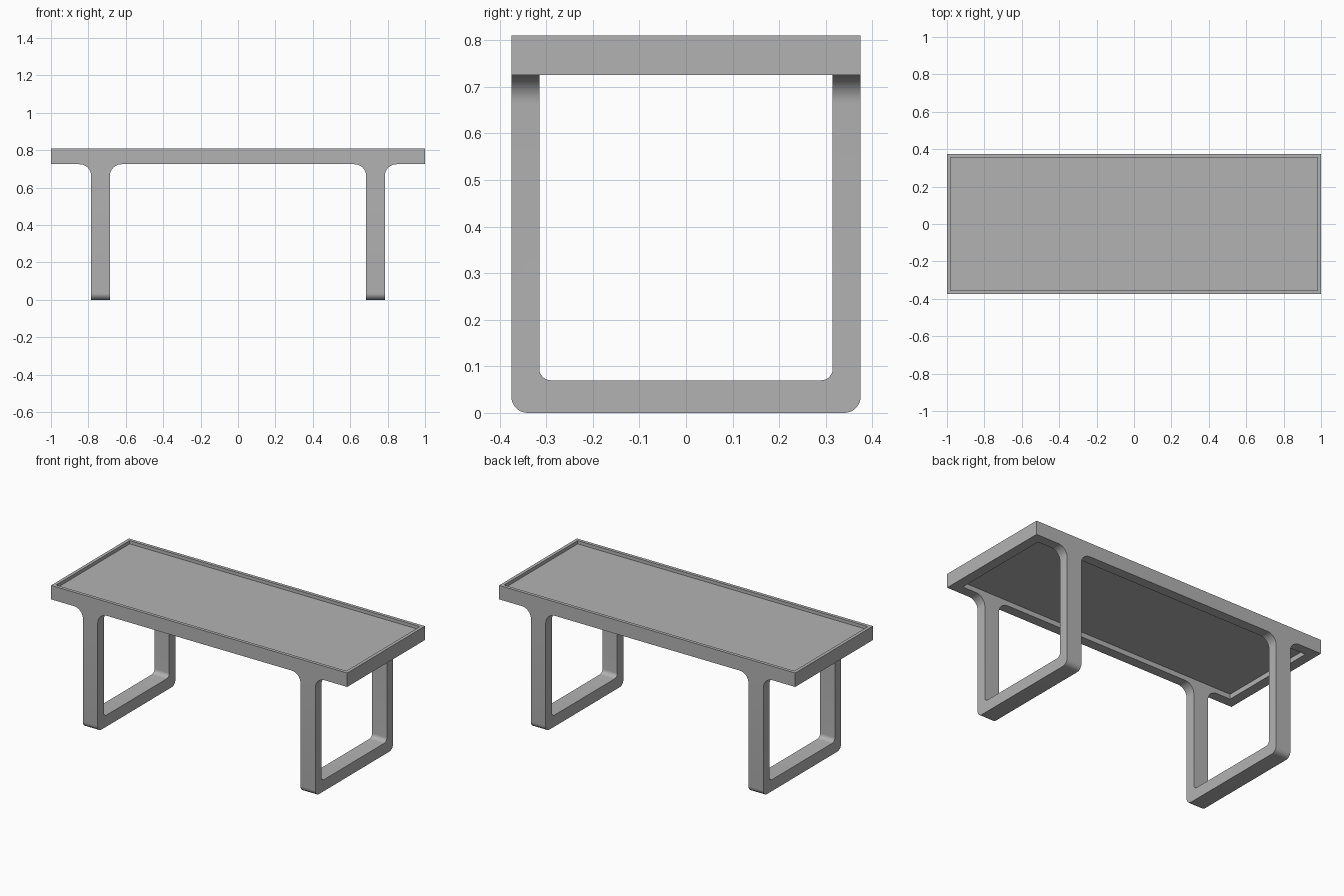
import bpy, bmesh, math
from mathutils import Vector

LENGTH, DEPTH = 2.0, 0.75
TOP, RAIL_BOTTOM = 0.81, 0.725        # height of the rail
PANEL_TOP, PANEL_BOTTOM = 0.79, 0.755
BAR = 0.06                            # thickness of rails and legs across y
LIP = 0.02                            # raised border round the panel
FOOT = 0.07                           # height of the floor bar
LEG_IN, LEG_OUT, FILLET = 0.685, 0.785, 0.062

cube = bpy.data.objects.get("Cube")
if cube:
    bpy.data.objects.remove(cube, do_unlink=True)

grey = bpy.data.materials.new("plain_grey")
grey.use_nodes = True
grey.diffuse_color = (0.45, 0.45, 0.45, 1)
grey.node_tree.nodes["Principled BSDF"].inputs["Base Color"].default_value = (0.45, 0.45, 0.45, 1)


def arc(cx, cz, r, start, end, steps=10):
    """Points on an arc, angles in degrees."""
    angles = [math.radians(start + (end - start) * i / steps) for i in range(steps + 1)]
    return [(cx + r * math.cos(a), cz + r * math.sin(a)) for a in angles]


def prism(name, outline, half, axis):
    """Extrude an outline symmetrically along x (outline in yz) or y (outline in xz)."""
    bm = bmesh.new()
    if axis == "x":
        verts = [bm.verts.new((-half, a, b)) for a, b in outline]
        move = Vector((2 * half, 0, 0))
    else:
        verts = [bm.verts.new((a, -half, b)) for a, b in outline]
        move = Vector((0, 2 * half, 0))
    face = bm.faces.new(verts)
    side = bmesh.ops.extrude_face_region(bm, geom=[face])
    bmesh.ops.translate(bm, vec=move, verts=[g for g in side["geom"] if isinstance(g, bmesh.types.BMVert)])
    bmesh.ops.recalc_face_normals(bm, faces=bm.faces)
    mesh = bpy.data.meshes.new(name)
    bm.to_mesh(mesh)
    bm.free()
    mesh.materials.append(grey)
    obj = bpy.data.objects.new(name, mesh)
    bpy.context.collection.objects.link(obj)
    return obj


def rectangle(half, low, high):
    return [(-half, low), (half, low), (half, high), (-half, high)]


def activate(obj):
    bpy.ops.object.select_all(action="DESELECT")
    obj.select_set(True)
    bpy.context.view_layer.objects.active = obj


def subtract(obj, cutter):
    cutter.hide_render = True
    mod = obj.modifiers.new("cut", "BOOLEAN")
    mod.operation, mod.solver, mod.object = "DIFFERENCE", "EXACT", cutter
    activate(obj)
    bpy.ops.object.modifier_apply(modifier=mod.name)
    bpy.data.objects.remove(cutter, do_unlink=True)


# Front silhouette of rail and legs, with filleted joints; right half then mirrored
fz = RAIL_BOTTOM - FILLET
half_outline = [(LEG_IN, 0), (LEG_OUT, 0)]
half_outline += arc(LEG_OUT + FILLET, fz, FILLET, 180, 90)
half_outline += [(LENGTH / 2, RAIL_BOTTOM), (LENGTH / 2, TOP)]
inner = arc(LEG_IN - FILLET, fz, FILLET, 90, 0)
half_outline = inner + half_outline
outline = half_outline + [(-x, z) for x, z in reversed(half_outline)]
frame = prism("table_frame", outline, DEPTH / 2, "y")

# Round the long lower edges of the feet
bm = bmesh.new()
bm.from_mesh(frame.data)
feet = [e for e in bm.edges
        if all(v.co.z < 0.001 for v in e.verts)
        and abs(e.verts[0].co.y - e.verts[1].co.y) < 0.001]
bmesh.ops.bevel(bm, geom=feet, offset=0.035, segments=8, profile=0.5, affect="EDGES")
bm.to_mesh(frame.data)
bm.free()

# Hollow between the legs, rounded at the floor bar
wide, r = DEPTH / 2 - BAR, 0.025
window = arc(-wide + r, FOOT + r, r, 180, 270, 8) + arc(wide - r, FOOT + r, r, 270, 360, 8)
window += [(wide, PANEL_TOP), (-wide, PANEL_TOP)]
subtract(frame, prism("window_cutter", window, LENGTH / 2 - BAR, "x"))

# Recess with a thin lip that holds the panel
recess = rectangle(LENGTH / 2 - LIP, PANEL_BOTTOM, TOP + 0.1)
subtract(frame, prism("recess_cutter", recess, DEPTH / 2 - LIP, "y"))

# Inset table panel
panel = prism("top_panel", rectangle(LENGTH / 2 - LIP, PANEL_BOTTOM, PANEL_TOP), DEPTH / 2 - LIP, "y")

for obj in (frame, panel):
    activate(obj)
    bpy.ops.object.shade_smooth_by_angle(angle=math.radians(30))
